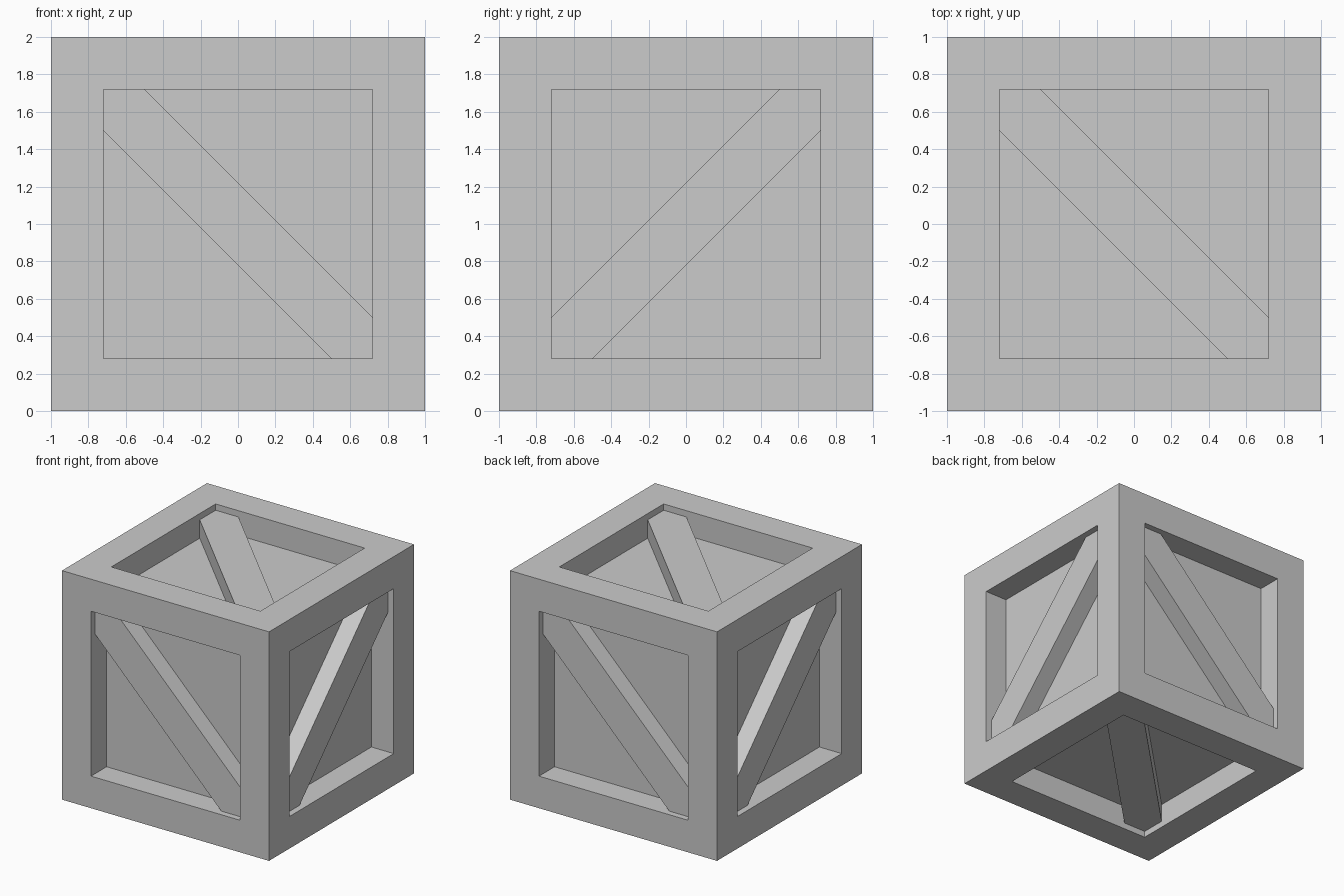
import bpy, bmesh
from math import pi
from mathutils import Matrix, Vector

if "Cube" in bpy.data.objects:
    bpy.data.objects.remove(bpy.data.objects["Cube"])

HALF, RIM = 1.0, 0.28          # half size of the crate, width of the frame boards
FLOOR, BRACE = 0.785, 0.945    # distance from centre to panel and to brace surface
CENTRE = Matrix.Translation((0, 0, 1))


def add_object(name, bm):
    bmesh.ops.recalc_face_normals(bm, faces=bm.faces)
    mesh = bpy.data.meshes.new(name)
    bm.to_mesh(mesh)
    bm.free()
    obj = bpy.data.objects.new(name, mesh)
    bpy.context.collection.objects.link(obj)
    return obj


# Crate body: cube with a sunken panel in every side
bm = bmesh.new()
bmesh.ops.create_cube(bm, size=2 * HALF)
panels = list(bm.faces)
bmesh.ops.inset_individual(bm, faces=panels, thickness=RIM, use_even_offset=True)
for panel in panels:
    normal = panel.normal.copy()
    bmesh.ops.inset_region(bm, faces=[panel], thickness=0)
    bmesh.ops.translate(bm, verts=panel.verts, vec=normal * (FLOOR - HALF))
bm.transform(CENTRE)
add_object("crate_body", bm)


# Diagonal brace: board with pointed ends filling two panel corners
def add_brace(name, rotation):
    a, b = HALF - RIM, 0.5
    outline = [(-a, a), (-a, b), (b, -a), (a, -a), (a, -b), (-b, a)]
    bm = bmesh.new()
    base = bm.faces.new([bm.verts.new((x, y, FLOOR)) for x, y in outline])
    top = bmesh.ops.extrude_face_region(bm, geom=[base], use_keep_orig=True)["geom"]
    verts = [g for g in top if isinstance(g, bmesh.types.BMVert)]
    bmesh.ops.translate(bm, verts=verts, vec=Vector((0, 0, BRACE - FLOOR)))
    bm.transform(CENTRE @ rotation)
    add_object(name, bm)


half_turn = Matrix.Rotation(pi, 4, 'Z')
front = Matrix.Rotation(pi / 2, 4, 'X')
right = Matrix.Rotation(pi / 2, 4, 'Y')
for name, rotation in {
    "top_brace": Matrix.Identity(4),
    "bottom_brace": Matrix.Rotation(pi, 4, 'X'),
    "front_brace": front,
    "back_brace": half_turn @ front,
    "right_brace": right,
    "left_brace": half_turn @ right,
}.items():
    add_brace(name, rotation)
